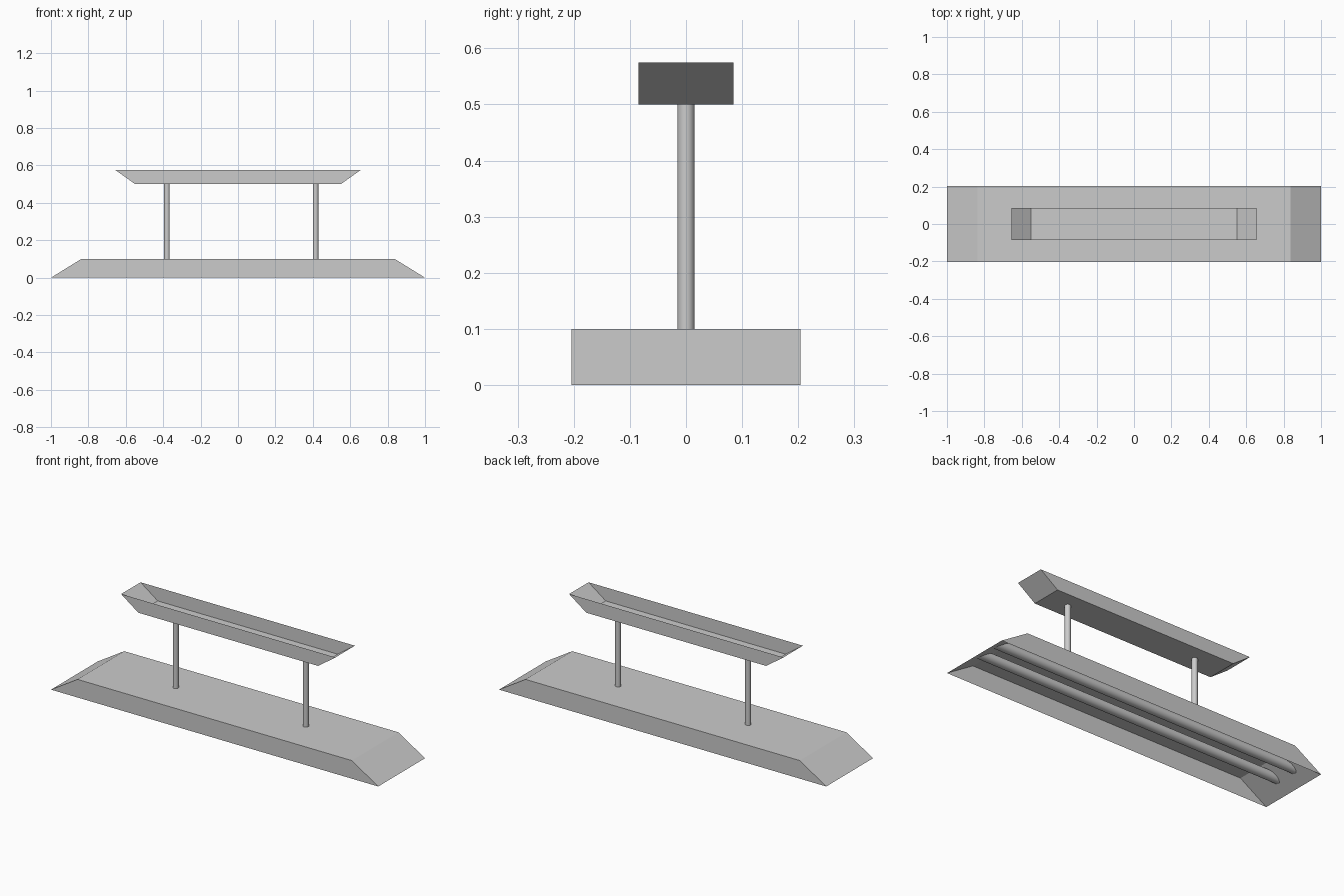
import bpy, bmesh
from math import radians

if "Cube" in bpy.data.objects:
    bpy.data.objects.remove(bpy.data.objects["Cube"], do_unlink=True)

# Single grey finish
GREY = (0.6, 0.6, 0.6, 1)
grey = bpy.data.materials.new("light grey")
grey.use_nodes = True
grey.diffuse_color = GREY
grey.node_tree.nodes["Principled BSDF"].inputs["Base Color"].default_value = GREY


def finish(name, bm, smooth=False):
    mesh = bpy.data.meshes.new(name)
    bm.to_mesh(mesh)
    bm.free()
    obj = bpy.data.objects.new(name, mesh)
    bpy.context.collection.objects.link(obj)
    mesh.materials.append(grey)
    if smooth:
        bpy.context.view_layer.objects.active = obj
        obj.select_set(True)
        bpy.ops.object.shade_smooth_by_angle(angle=radians(40))
        obj.select_set(False)
    return obj


def open_box(name, low, high, half_width, z0, z1, open_side):
    """Thin sheet box with sloping ends, open at the top or at the bottom."""
    bm = bmesh.new()
    bmesh.ops.create_cube(bm, size=2)
    missing = [f for f in bm.faces if f.normal.z * open_side > 0.9]
    bmesh.ops.delete(bm, geom=missing, context="FACES_ONLY")
    for v in bm.verts:
        top = v.co.z > 0
        v.co = (v.co.x * (high if top else low), v.co.y * half_width, z1 if top else z0)
    return finish(name, bm)


# Housing open below, tray open above
open_box("lamp_housing", 1.0, 0.838, 0.204, 0.0, 0.1, -1)
open_box("upper_tray", 0.55, 0.655, 0.085, 0.5, 0.575, 1)

# Posts between housing and tray
for side, x in (("right", -0.38), ("left", 0.415)):
    bm = bmesh.new()
    bmesh.ops.create_cone(bm, cap_ends=True, segments=32, radius1=0.015, radius2=0.015, depth=0.4)
    bmesh.ops.translate(bm, verts=bm.verts, vec=(x, 0, 0.3))
    finish(side + "_post", bm, True)

# Lamp tubes under the housing, ends cut parallel to its sloping ends
for place, y in (("back", 0.083), ("front", -0.042)):
    bm = bmesh.new()
    bmesh.ops.create_cone(bm, cap_ends=True, segments=32, radius1=0.025, radius2=0.025, depth=2)
    for v in bm.verts:
        end, z = v.co.z, 0.06 + v.co.x
        v.co = (end * (0.998 - 1.62 * z), y + v.co.y, z)
    bmesh.ops.recalc_face_normals(bm, faces=bm.faces)
    finish(place + "_lamp_tube", bm, True)
